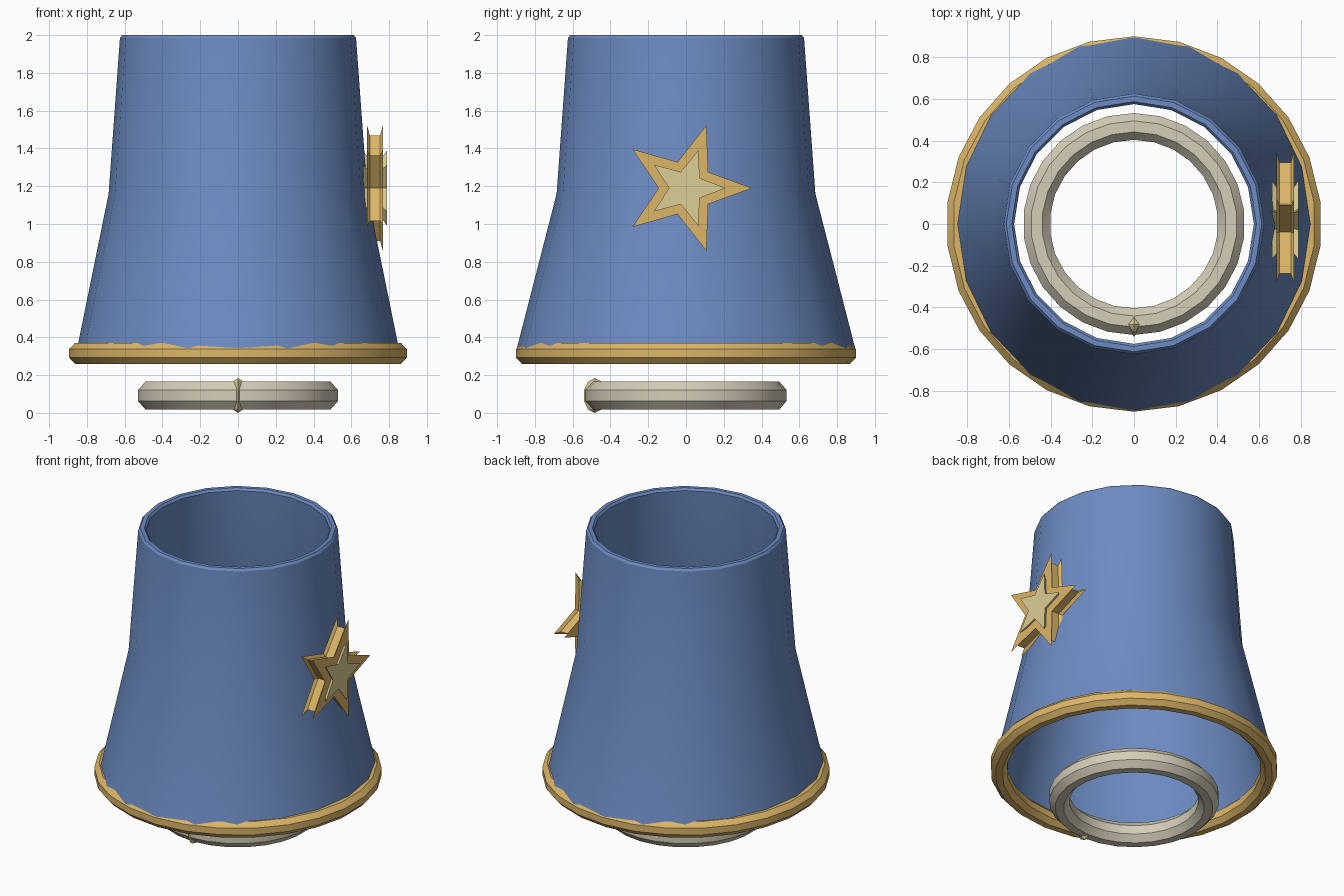
import bpy, bmesh, math

if "Cube" in bpy.data.objects:
    bpy.data.objects.remove(bpy.data.objects["Cube"])


def material(name, rgb):
    m = bpy.data.materials.new(name)
    m.diffuse_color = (*rgb, 1)
    m.use_nodes = True
    m.node_tree.nodes["Principled BSDF"].inputs["Base Color"].default_value = m.diffuse_color
    return m


blue = material("blue_cloth", (0.15, 0.26, 0.54))
gold = material("gold_trim", (0.72, 0.47, 0.14))
pale_gold = material("pale_gold", (0.72, 0.62, 0.30))
cream = material("cream", (0.66, 0.61, 0.48))


def finish(name, bm, mat, angle=None):
    bmesh.ops.recalc_face_normals(bm, faces=bm.faces)
    me = bpy.data.meshes.new(name)
    bm.to_mesh(me)
    bm.free()
    me.materials.append(mat)
    ob = bpy.data.objects.new(name, me)
    bpy.context.collection.objects.link(ob)
    if angle:
        me.shade_smooth()
        me.set_sharp_from_angle(angle=math.radians(angle))
    return ob


def bridge(bm, a, b):
    n = len(a)
    for i in range(n):
        j = (i + 1) % n
        bm.faces.new((a[i], a[j], b[j], b[i]))


def lathe(name, profile, sides, mat):
    """Closed (rx, ry, z) section turned about z, with a corner at the front."""
    bm = bmesh.new()
    loops = []
    for rx, ry, z in profile:
        turns = [-math.pi / 2 + math.tau * i / sides for i in range(sides)]
        loops.append([bm.verts.new((rx * math.cos(t), ry * math.sin(t), z)) for t in turns])
    for i, loop in enumerate(loops):
        bridge(bm, loop, loops[(i + 1) % len(loops)])
    return finish(name, bm, mat, 32)


def octagon_ring(name, radius, z, half_w, half_h, sides, mat):
    k = math.cos(math.pi / 8)
    section = []
    for i in range(8):
        a = math.pi / 8 + i * math.pi / 4
        r = radius + half_w * math.cos(a) / k
        section.append((r, r, z + half_h * math.sin(a) / k))
    return lathe(name, section, sides, mat)


def star(name, radius, inner, half_depth, mat, cx=0.725, cz=1.19):
    """Five-pointed star facing +x, with a grooved edge."""
    bm = bmesh.new()
    loops = []
    for dx, s in ((-1, 1), (-0.65, 0.84), (0.65, 0.84), (1, 1)):
        loop = []
        for i in range(10):
            r = s * (inner if i % 2 else radius)
            a = i * math.pi / 5
            loop.append(bm.verts.new((cx + dx * half_depth, r * math.cos(a), cz + r * math.sin(a))))
        loops.append(loop)
    for a, b in zip(loops, loops[1:]):
        bridge(bm, a, b)
    bm.faces.new(loops[0])
    bm.faces.new(loops[-1])
    return finish(name, bm, mat)


# Flared hollow body, slightly deeper than wide at the hem
lathe("robe_body", [
    (0.855, 0.90, 0.325), (0.685, 0.685, 1.16), (0.625, 0.625, 1.985), (0.613, 0.613, 2.0),
    (0.587, 0.587, 2.0), (0.575, 0.575, 1.985), (0.64, 0.64, 1.16), (0.81, 0.85, 0.325),
], 20, blue)

# Gold hem and the loose collar ring below it
octagon_ring("hem_trim", 0.848, 0.315, 0.052, 0.055, 26, gold)
octagon_ring("collar_ring", 0.468, 0.092, 0.064, 0.073, 26, cream)

# Small faceted bead on the front of the collar
bm = bmesh.new()
bmesh.ops.create_uvsphere(bm, u_segments=4, v_segments=5, radius=1)
for v in bm.verts:
    v.co = (v.co.x * 0.045, v.co.y * 0.06 - 0.483, v.co.z * 0.092 + 0.092)
finish("collar_bead", bm, pale_gold)

# Layered star badge on the right side
star("star_badge", 0.35, 0.145, 0.042, gold)
star("star_inset", 0.21, 0.09, 0.064, pale_gold)
